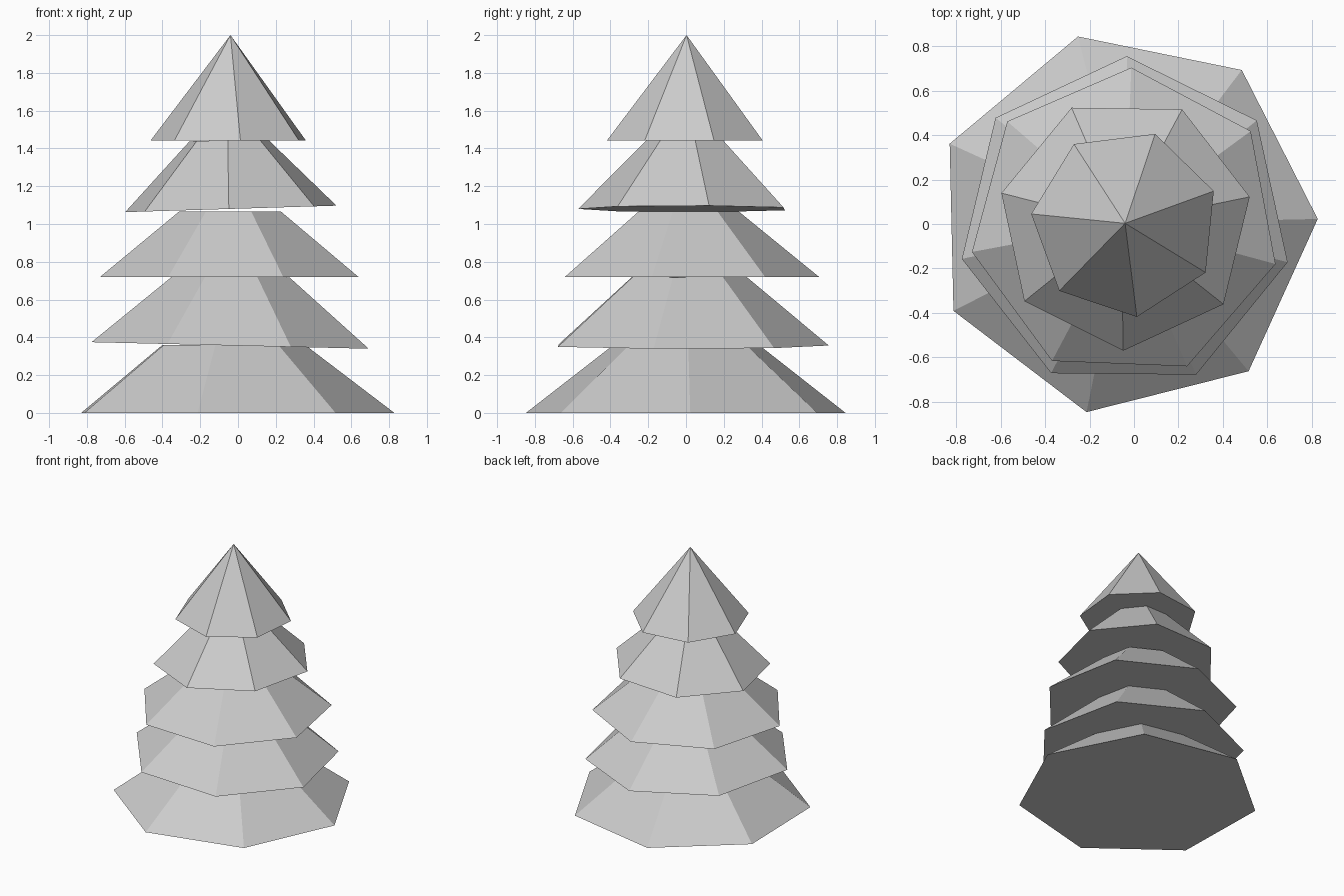
import bpy
import math

if "Cube" in bpy.data.objects:
    bpy.data.objects.remove(bpy.data.objects["Cube"])

SIDES = 7
CENTRE = (-0.04, 0.003)


def tier(name, z, height, r_base, r_top, turn, tilt=0.0):
    """Seven-sided flat-shaded frustum (or cone when r_top is 0), based at z."""
    def ring(radius, h):
        return [(radius * math.cos(math.radians(turn) + math.tau * i / SIDES),
                 radius * math.sin(math.radians(turn) + math.tau * i / SIDES), h)
                for i in range(SIDES)]

    verts = ring(r_base, 0)
    faces = [tuple(reversed(range(SIDES)))]
    if r_top > 0:
        verts += ring(r_top, height)
        faces += [(i, (i + 1) % SIDES, SIDES + (i + 1) % SIDES, SIDES + i)
                  for i in range(SIDES)]
        faces.append(tuple(range(SIDES, 2 * SIDES)))
    else:
        verts.append((0, 0, height))
        faces += [(i, (i + 1) % SIDES, SIDES) for i in range(SIDES)]

    mesh = bpy.data.meshes.new(name)
    mesh.from_pydata(verts, [], faces)
    mesh.update()
    obj = bpy.data.objects.new(name, mesh)
    obj.location = (*CENTRE, z)
    obj.rotation_euler = (0, math.radians(tilt), 0)
    bpy.context.collection.objects.link(obj)
    return obj


# Foliage tiers from the ground up, two of them slightly tilted
tier("bottom_tier", 0.0, 0.36, 0.868, 0.395, 1.3)
tier("lower_tier", 0.357, 0.368, 0.753, 0.312, 38.0, tilt=1.35)
tier("middle_tier", 0.72, 0.345, 0.702, 0.278, 36.3)
tier("upper_tier", 1.08, 0.364, 0.574, 0.212, 12.0, tilt=-1.75)
# Pointed crown
tier("tree_top", 1.442, 0.558, 0.425, 0.0, 20.0)
